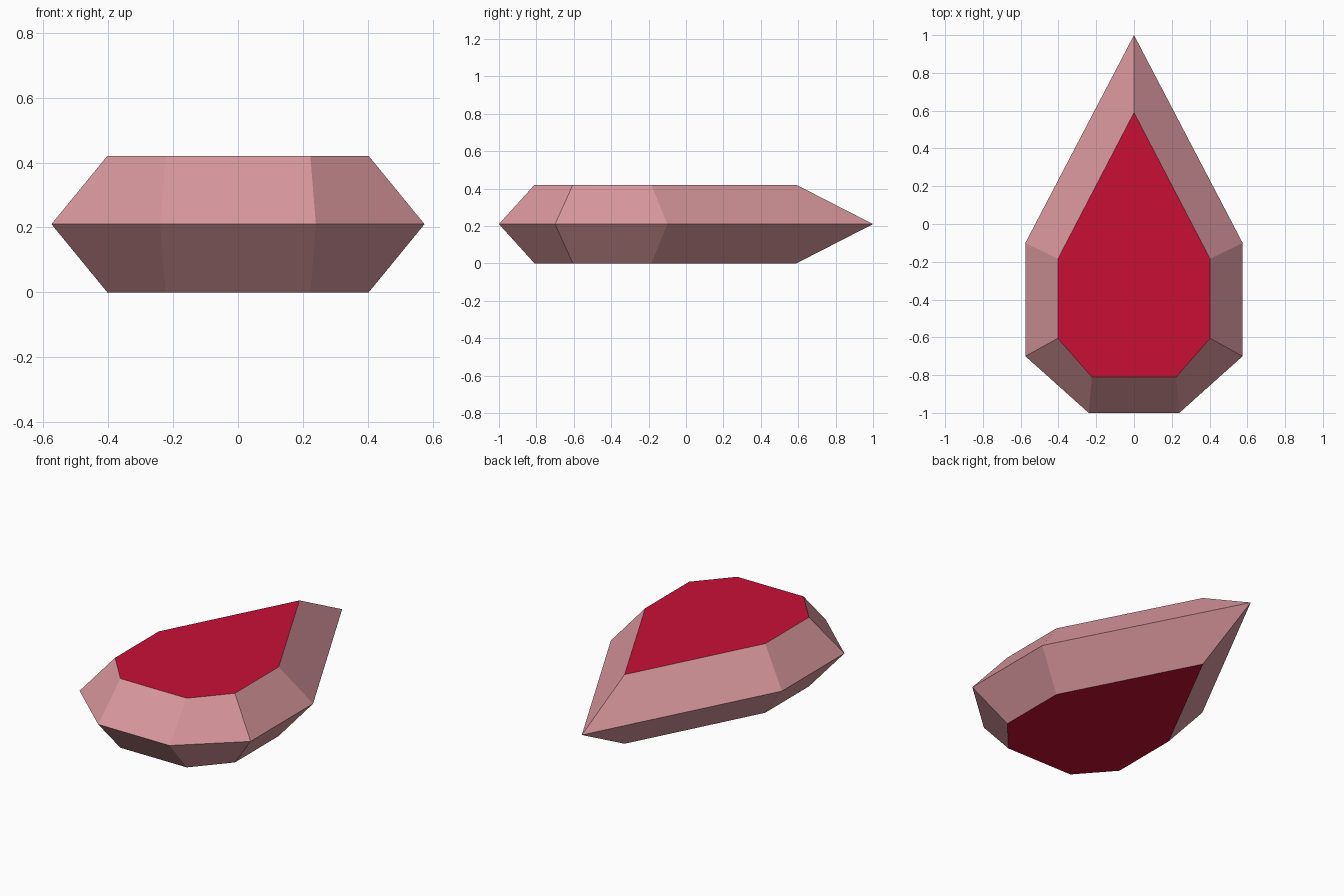
import bpy
import bmesh

cube = bpy.data.objects.get("Cube")
if cube:
    bpy.data.objects.remove(cube, do_unlink=True)


def make_material(name, rgb):
    mat = bpy.data.materials.new(name)
    mat.use_nodes = True
    mat.diffuse_color = (*rgb, 1)
    mat.node_tree.nodes["Principled BSDF"].inputs["Base Color"].default_value = (*rgb, 1)
    return mat


def ring(bm, half, z):
    """Closed outline from a tip and its right half, mirrored across x."""
    outline = half + [(-x, y) for x, y in reversed(half) if x > 0]
    return [bm.verts.new((x, y, z)) for x, y in outline]


pink = make_material("dusty pink", (0.69, 0.31, 0.335))
red = make_material("crimson", (0.58, 0.005, 0.036))

# Teardrop outlines: wide girdle and smaller flat table, from the back tip to the front
girdle = [(0, 1), (0.575, -0.1), (0.575, -0.7), (0.24, -1)]
table = [(0, 0.59), (0.403, -0.185), (0.403, -0.605), (0.223, -0.81)]
HEIGHT = 0.42

bm = bmesh.new()
rings = [ring(bm, table, 0), ring(bm, girdle, HEIGHT / 2), ring(bm, table, HEIGHT)]

# Bevelled facets between the rings
for low, high in zip(rings, rings[1:]):
    for i in range(len(low)):
        j = (i + 1) % len(low)
        bm.faces.new((low[i], low[j], high[j], high[i]))

# Flat crimson tables on the top and the underside
for loop in (rings[0], rings[-1]):
    bm.faces.new(loop).material_index = 1

bmesh.ops.recalc_face_normals(bm, faces=bm.faces)
mesh = bpy.data.meshes.new("teardrop_gem")
bm.to_mesh(mesh)
bm.free()
mesh.materials.append(pink)
mesh.materials.append(red)
gem = bpy.data.objects.new("teardrop_gem", mesh)
bpy.context.collection.objects.link(gem)
